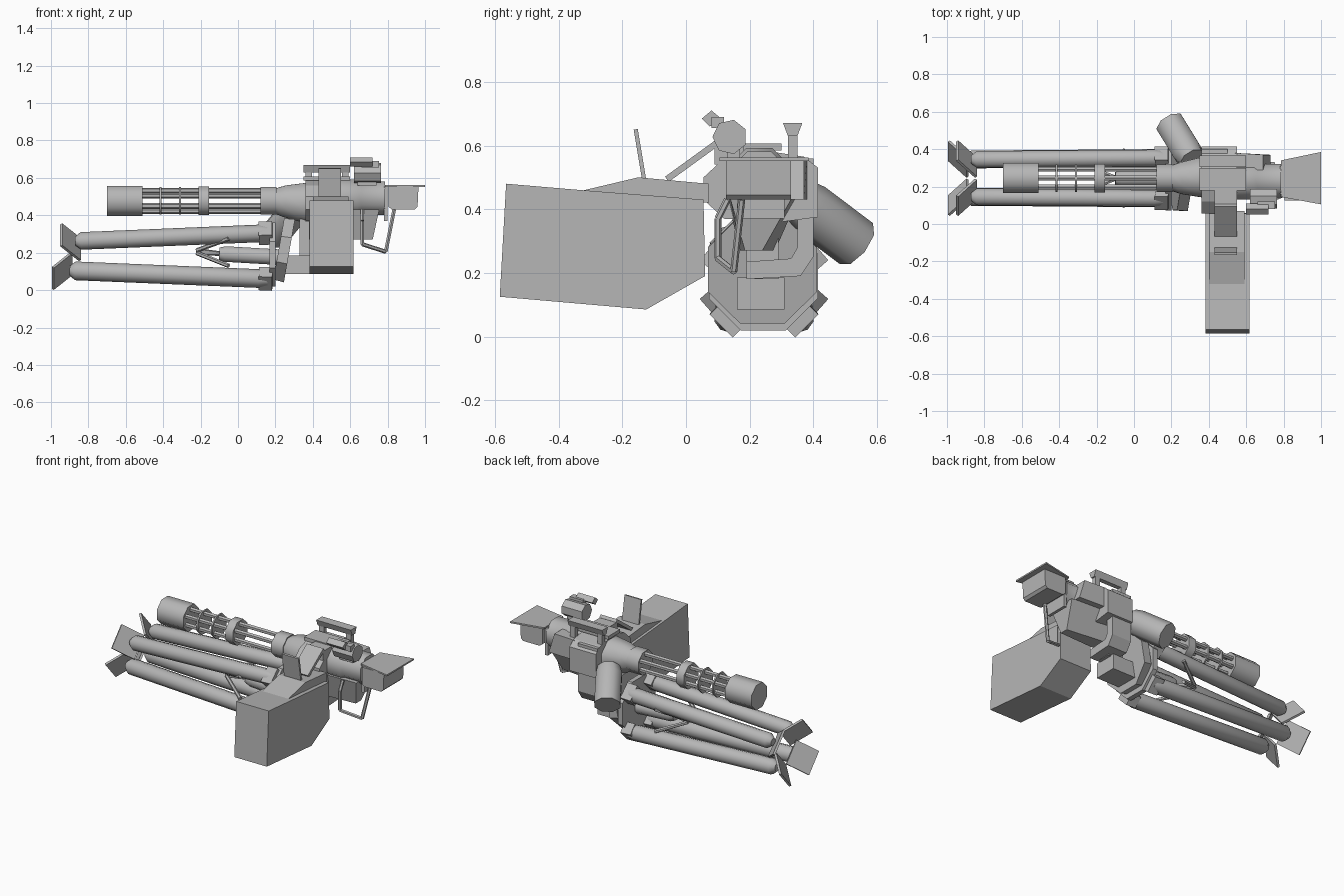
import bpy, bmesh, math
from mathutils import Vector as V

metal = bpy.data.materials.new("grey_metal")
metal.diffuse_color = (0.47, 0.47, 0.47, 1)
CY, CZ = 0.245, 0.477          # barrel axis


def finish(name, bm, smooth=None):
    bmesh.ops.recalc_face_normals(bm, faces=bm.faces)
    me = bpy.data.meshes.new(name)
    bm.to_mesh(me)
    bm.free()
    me.materials.append(metal)
    ob = bpy.data.objects.new(name, me)
    bpy.context.collection.objects.link(ob)
    if smooth:
        bpy.ops.object.select_all(action='DESELECT')
        ob.select_set(True)
        bpy.context.view_layer.objects.active = ob
        bpy.ops.object.shade_smooth_by_angle(angle=math.radians(smooth))
    return ob


def loft(name, rings, smooth=None):
    """Skin a list of equal-length point rings and cap both ends."""
    bm = bmesh.new()
    rs = [[bm.verts.new(p) for p in r] for r in rings]
    n = len(rs[0])
    for a, b in zip(rs, rs[1:]):
        for i in range(n):
            bm.faces.new((a[i], a[(i + 1) % n], b[(i + 1) % n], b[i]))
    bm.faces.new(rs[0])
    bm.faces.new(rs[-1])
    return finish(name, bm, smooth)


def rod(name, stations, n=8, smooth=50):
    """Round part through (point, radius) stations along a straight axis."""
    axis = V(stations[-1][0]) - V(stations[0][0])
    q = axis.to_track_quat('Z', 'Y')
    angs = [2 * math.pi * (i + 0.5) / n for i in range(n)]
    return loft(name, [[V(p) + q @ V((r * math.cos(a), r * math.sin(a), 0)) for a in angs]
                       for p, r in stations], smooth)


def xrod(name, xr, y=CY, z=CZ, n=8):
    return rod(name, [((x, y, z), r) for x, r in xr], n)


def prism_x(name, yz, x0, x1):
    return loft(name, [[(x, y, z) for y, z in yz] for x in (x0, x1)])


def slab(name, c, a, b, t):
    """Plate centred on c with half-vectors a, b and thickness t."""
    c, a, b = V(c), V(a), V(b)
    h = a.cross(b).normalized() * t / 2
    return loft(name, [[c + s * h + i * a + j * b for i, j in ((-1, -1), (1, -1), (1, 1), (-1, 1))]
                       for s in (-1, 1)])


def box(name, lo, hi):
    return prism_x(name, [(lo[1], lo[2]), (hi[1], lo[2]), (hi[1], hi[2]), (lo[1], hi[2])], lo[0], hi[0])


# rotary barrels, muzzle shroud and clamps
xrod("muzzle_shroud", [(-0.70, 0.087), (-0.51, 0.087)])
for i in range(6):
    a = math.pi / 3 * i + math.pi / 6
    xrod("barrel", [(-0.52, 0.015), (0.2, 0.015)], CY + 0.055 * math.cos(a), CZ + 0.055 * math.sin(a), 6)
for x0, x1, r in ((-0.42, -0.41, 0.08), (-0.315, -0.305, 0.08), (-0.21, -0.155, 0.082), (0.12, 0.205, 0.08)):
    xrod("barrel_clamp", [(x0, r), (x1, r)])

# receiver
rod("receiver_nose", [((0.2, CY, CZ), 0.073), ((0.25, CY, 0.475), 0.092), ((0.37, 0.25, 0.466), 0.118)])
prism_x("receiver", [(0.055, 0.43), (0.055, 0.50), (0.12, 0.56), (0.21, 0.59), (0.37, 0.565),
                     (0.415, 0.53), (0.415, 0.375), (0.30, 0.36), (0.12, 0.37)], 0.36, 0.55)
xrod("receiver_rear", [(0.52, 0.108), (0.64, 0.108), (0.66, 0.097), (0.785, 0.097)], CY - 0.015, 0.492)
loft("side_cover", [[(0.54, 0.3, 0.43), (0.73, 0.27, 0.43), (0.73, 0.37, 0.43), (0.54, 0.38, 0.43)],
                    [(0.54, 0.3, 0.56), (0.69, 0.27, 0.56), (0.69, 0.37, 0.56), (0.54, 0.38, 0.56)]])
loft("lower_housing", [[(0.38, 0.17, 0.27), (0.72, 0.185, 0.27), (0.72, 0.24, 0.27), (0.38, 0.28, 0.27)],
                       [(0.38, 0.13, 0.43), (0.755, 0.14, 0.43), (0.755, 0.33, 0.43), (0.38, 0.35, 0.43)]])
box("top_cover", (0.35, 0.18, 0.585), (0.60, 0.30, 0.607))

# carry handle
prism_x("handle_grip", [(0.32, 0.63), (0.35, 0.63), (0.365, 0.67), (0.305, 0.67)], 0.35, 0.60)
for x in (0.36, 0.555):
    box("handle_post", (x, 0.32, 0.55), (x + 0.035, 0.35, 0.635))

# sight
xrod("sight_body", [(0.62, 0.055), (0.765, 0.055)], 0.138, 0.627, 7)
slab("sight_mount", (0.69, 0.15, 0.585), (0.05, 0, 0), (0, 0.02, 0), 0.05)
prism_x("sight_tube", [(0.05, 0.685), (0.075, 0.66), (0.11, 0.685), (0.08, 0.71)], 0.60, 0.72)
box("sight_bracket", (0.66, 0.08, 0.655), (0.755, 0.12, 0.69))

# ammunition box, feed chute and flaps
loft("ammo_box", [[(x, y, z) for y, z in ((-0.565, 0.48), (-0.33, 0.46), (0.055, 0.43),
                                         (0.06, 0.19), (-0.125, 0.085), (-0.585, 0.125))]
                  for x in (0.383, 0.617)])
loft("feed_chute", [[(x, y, z) for y, z in ((-0.34, 0.455), (-0.15, 0.50), (0.07, 0.48), (0.07, 0.42))]
                    for x in (0.40, 0.59)])
slab("chute_flap", (0.49, -0.145, 0.573), (0.06, 0, 0), (0, -0.013, 0.078), 0.013)
slab("feed_ramp", (0.49, 0.02, 0.552), (0.06, 0, 0), (0, 0.08, 0.058), 0.02)
box("feed_block", (0.43, 0.09, 0.54), (0.55, 0.20, 0.60))

# rear rest: flared plate, rounded box and trigger guard wires
loft("rear_plate", [[(0.785, 0.145, z), (1.0, 0.105, z), (1.0, 0.385, z), (0.785, 0.34, z)]
                    for z in (0.552, 0.562)])
loft("rear_box", [[(x0, 0.125, z0), (x1, 0.125, z0), (x1, 0.33, z0), (x0, 0.33, z0)]
                  for z0, x0, x1 in ((0.43, 0.825, 0.945), (0.445, 0.805, 0.96), (0.553, 0.805, 0.965))])
box("rear_bulkhead", (0.78, 0.16, 0.37), (0.80, 0.31, 0.555))


def wire(name, pts, r):
    for a, b in zip(pts, pts[1:]):
        rod(name, [(a, r), (b, r)], 6)


wire("guard_wire", [(0.835, 0.175, 0.43), (0.79, 0.15, 0.205), (0.665, 0.10, 0.245), (0.665, 0.10, 0.37),
                    (0.665, 0.13, 0.43)], 0.011)

# side motor
rod("side_motor", [((0.31, 0.35, 0.435), 0.07), ((0.285, 0.385, 0.405), 0.083),
                   ((0.193, 0.535, 0.292), 0.083)])

# cradle and mount
prism_x("cradle_arm", [(0.35, 0.56), (0.40, 0.56), (0.40, 0.25), (0.36, 0.19), (0.19, 0.18),
                       (0.19, 0.235), (0.33, 0.245), (0.35, 0.28)], 0.36, 0.50)
box("mount_block", (0.24, 0.16, 0.085), (0.42, 0.31, 0.185))
box("mount_neck", (0.33, 0.19, 0.18), (0.44, 0.29, 0.38))
rod("mount_hub", [((0.218, 0.24, 0.22), 0.18), ((0.275, 0.24, 0.21), 0.185)], 8, None)
rod("leg_ring", [((0.168, 0.243, 0.190), 0.185), ((0.20, 0.243, 0.190), 0.185)], 8, None)

# folded legs, knuckles and splayed feet
for sy in (-1, 1):
    for up in (-1, 1):
        z0, z1, r = (0.263, 0.305, 0.047) if up > 0 else (0.103, 0.06, 0.05)
        xa = -0.84 if up > 0 else -0.87
        a, b = V((xa, 0.245 + sy * 0.1, z0)), V((0.16, 0.245 + sy * 0.108, z1))
        d = (b - a).normalized()
        rod("leg", [(a - d * 0.03, r * 0.5), (a, r), (b - d * 0.05, r), (b, r * 0.8)], 10)
        side = V((0, sy * 0.7, -up * 0.7))
        slab("leg_knuckle", b - d * 0.012, d * 0.036, side * 0.052, 0.074)
        out, t = V((0, sy * 0.75, up * 0.66)), V((0, sy * 0.66, -up * 0.75))
        c = (-0.895, 0.245 + sy * 0.102, 0.256) if up > 0 else (-0.94, 0.245 + sy * 0.102, 0.102)
        slab("foot", c, V((-0.05, 0, 0)) + out * 0.06, t * 0.078, 0.014)

# centre strut with a four-armed spreader
rod("centre_strut", [((-0.10, 0.245, 0.195), 0.035), ((-0.07, 0.245, 0.193), 0.045),
                     ((0.24, 0.245, 0.175), 0.045)])
for sy in (-1, 1):
    for z in (0.275, 0.13):
        wire("spreader_arm", [(-0.09, 0.245, 0.195), (-0.22, 0.245 + sy * 0.05, 0.205 + (z - 0.2) * 0.1),
                              (-0.05, 0.245 + sy * 0.15, z)], 0.012)
